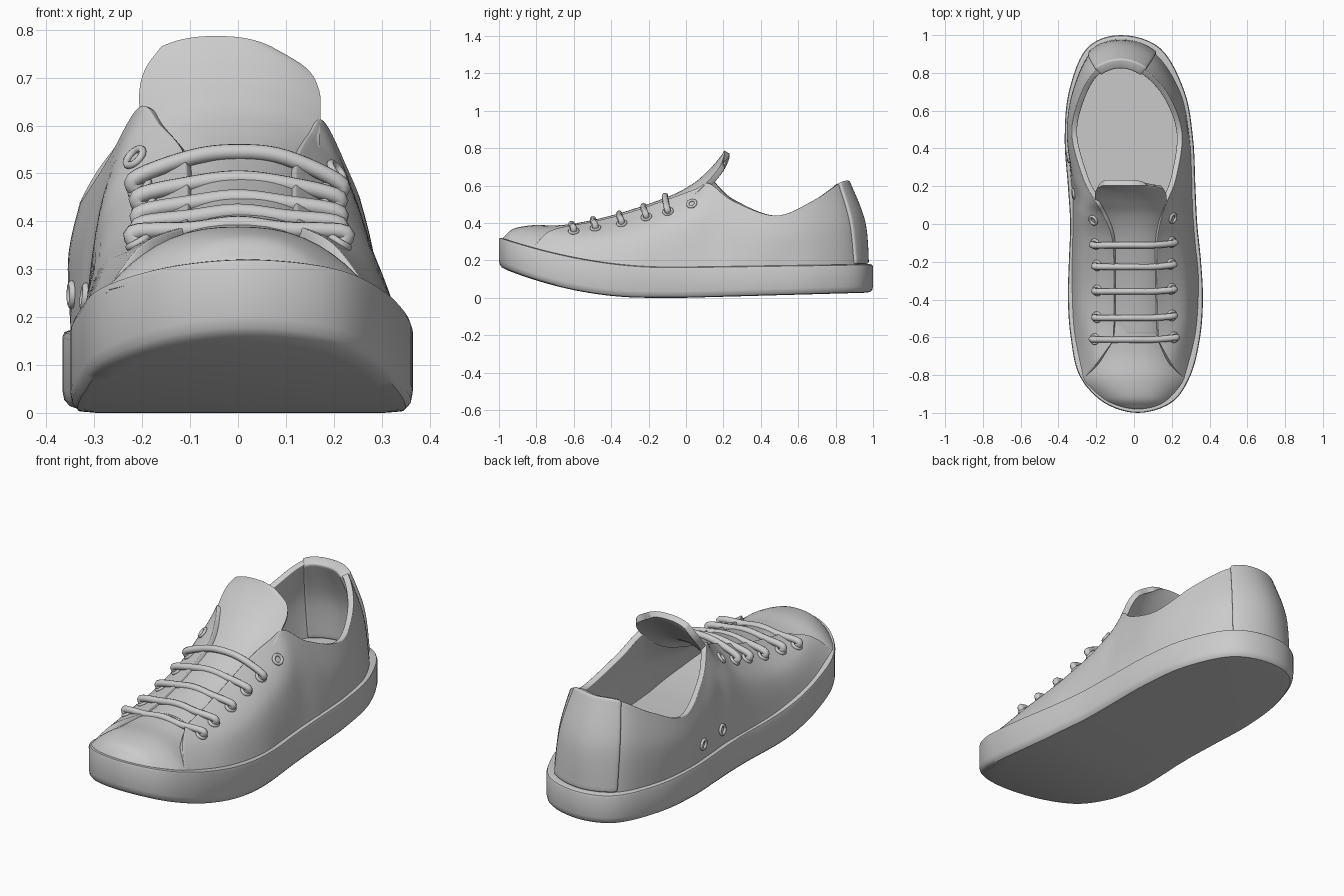
import bpy, math
from mathutils import Vector
from mathutils.bvhtree import BVHTree

if "Cube" in bpy.data.objects:
    bpy.data.objects.remove(bpy.data.objects["Cube"])


def spline(pts, n, closed=False):
    """Catmull-Rom through points of any dimension, n samples per span."""
    pts, out = [Vector(p) for p in pts], []
    m = len(pts)
    get = (lambda i: pts[i % m]) if closed else (lambda i: pts[max(0, min(m - 1, i))])
    for i in range(m if closed else m - 1):
        a, b, c, d = (get(i + k) for k in (-1, 0, 1, 2))
        for s in range(n):
            t = s / n
            out.append(0.5 * (2 * b + (c - a) * t + (2 * a - 5 * b + 4 * c - d) * t * t
                              + (3 * b - a - 3 * c + d) * t ** 3))
    return out if closed else out + [pts[-1]]


def grid(rows, wrap=False):
    w = len(rows[0])
    faces = [(i * w + j, (i + 1) * w + j, (i + 1) * w + (j + 1) % w, i * w + (j + 1) % w)
             for i in range(len(rows) - 1) for j in range(w if wrap else w - 1)]
    return [tuple(p) for r in rows for p in r], faces


def make(name, verts, faces, thick=0.0, offset=-1, round_edge=0.0):
    me = bpy.data.meshes.new(name)
    me.from_pydata(verts, [], faces)
    ob = bpy.data.objects.new(name, me)
    bpy.context.collection.objects.link(ob)
    activate(ob)
    if thick:
        mod = ob.modifiers.new("thick", 'SOLIDIFY')
        mod.thickness, mod.offset = thick, offset
        bpy.ops.object.modifier_apply(modifier=mod.name)
    if round_edge:
        mod = ob.modifiers.new("round", 'BEVEL')
        mod.width, mod.segments, mod.angle_limit = round_edge, 3, math.radians(50)
        bpy.ops.object.modifier_apply(modifier=mod.name)
    bpy.ops.object.shade_smooth_by_angle(angle=math.radians(40))
    return ob


def activate(ob):
    bpy.ops.object.select_all(action='DESELECT')
    ob.select_set(True)
    bpy.context.view_layer.objects.active = ob


# Toe spring: heights of the sole's top and bottom along the length
def sole_top(y):
    return 0.165 + 0.16 * max(0, (-0.1 - y) / 0.9) ** 1.9 + 0.015 * max(0, y)


def sole_bottom(y):
    return 0.165 * max(0, (-0.2 - y) / 0.8) ** 2 + 0.028 * max(0, y)


# Sole: outline from toe up the right side to the heel, then back down the left
right = [(0.2, -0.945), (0.3, -0.8), (0.35, -0.6), (0.365, -0.4), (0.355, -0.2), (0.335, 0),
         (0.325, 0.2), (0.313, 0.45), (0.268, 0.7), (0.14, 0.93)]
left = [(-0.16, -0.945), (-0.29, -0.8), (-0.335, -0.6), (-0.35, -0.4), (-0.345, -0.2), (-0.338, 0),
        (-0.35, 0.2), (-0.367, 0.45), (-0.345, 0.7), (-0.25, 0.93)]
outline = spline([(0.02, -1)] + right + [(-0.07, 1)] + left[::-1], 6, True)
N = len(outline)
rings = []
for inset, top, dz in [(0.05, 0, 0.0), (0.015, 0, 0.003), (0.004, 0, 0.015), (0, 0, 0.035),
                       (0, 1, -0.015), (0.004, 1, -0.004), (0.014, 1, 0), (0.06, 1, 0)]:
    ring = []
    for i, p in enumerate(outline):
        d = (outline[(i + 1) % N] - outline[i - 1]).normalized()
        q = p + Vector((-d.y, d.x)) * inset
        ring.append((q.x, q.y, (sole_top(q.y) if top else sole_bottom(q.y)) + dz))
    rings.append(ring)
v, f = grid(rings, True)
f = [q[::-1] for q in f]
last = (len(rings) - 1) * N
for i in range(N // 2):
    a, b, c, d = i, i + 1, (N - i - 1) % N, (N - i) % N
    for base, flip in ((0, True), (last, False)):
        q = [base + k for k in dict.fromkeys((a, b, c, d))]
        f.append(q[::-1] if flip else q)
sole = make("sole", v, f)
activate(sole)
bpy.ops.object.mode_set(mode='EDIT')
bpy.ops.mesh.select_all(action='SELECT')
bpy.ops.mesh.normals_make_consistent(inside=False)
bpy.ops.object.mode_set(mode='OBJECT')

# Quarters: stations of bottom xy, middle xyz, top xyz, from the toe seam round the heel
quarter_r = [(0.277, -0.83, 0.2, -0.74, 0.352, 0.13, -0.62, 0.388),
             (0.335, -0.58, 0.26, -0.52, 0.325, 0.125, -0.48, 0.412),
             (0.348, -0.3, 0.275, -0.3, 0.335, 0.12, -0.28, 0.465),
             (0.328, -0.1, 0.265, -0.08, 0.38, 0.125, -0.08, 0.535),
             (0.316, 0.05, 0.255, 0.05, 0.42, 0.15, 0.05, 0.583),
             (0.312, 0.15, 0.25, 0.14, 0.43, 0.178, 0.125, 0.612),
             (0.308, 0.27, 0.272, 0.26, 0.36, 0.225, 0.25, 0.52),
             (0.292, 0.48, 0.282, 0.48, 0.32, 0.255, 0.48, 0.44),
             (0.245, 0.7, 0.225, 0.69, 0.36, 0.185, 0.68, 0.52),
             (0.115, 0.9, 0.1, 0.875, 0.4, 0.06, 0.815, 0.608)]
quarter_l = [(-0.277, -0.83, -0.2, -0.74, 0.352, -0.11, -0.62, 0.388),
             (-0.322, -0.58, -0.26, -0.52, 0.325, -0.105, -0.48, 0.412),
             (-0.333, -0.3, -0.275, -0.3, 0.34, -0.105, -0.28, 0.465),
             (-0.328, -0.1, -0.275, -0.08, 0.4, -0.115, -0.08, 0.545),
             (-0.325, 0.05, -0.28, 0.05, 0.45, -0.165, 0.05, 0.605),
             (-0.327, 0.15, -0.285, 0.14, 0.45, -0.207, 0.125, 0.64),
             (-0.338, 0.27, -0.322, 0.26, 0.37, -0.272, 0.25, 0.53),
             (-0.348, 0.48, -0.355, 0.48, 0.32, -0.33, 0.48, 0.44),
             (-0.323, 0.7, -0.325, 0.69, 0.36, -0.285, 0.68, 0.52),
             (-0.235, 0.9, -0.235, 0.875, 0.4, -0.2, 0.815, 0.608)]
heel = (-0.07, 0.965, -0.07, 0.945, 0.4, -0.07, 0.86, 0.62)
wall = []
for s in spline(quarter_r + [heel] + quarter_l[::-1], 8):
    wall.append(spline([(s[0], s[1], sole_top(s[1]) - 0.02), s[2:5], s[5:8]], 8))
v, f = grid(wall)
surface = BVHTree.FromPolygons(v, f)
make("quarters", v, f, 0.03, -1, 0.011)

# Heel tab: a thicker strip wrapping the middle of the heel wall
mid = 8 * len(quarter_r)
strip = [[Vector(p) + Vector((0, 0, 0.004)) for p in row[1:]] for row in wall[mid - 8:mid + 9]]
v, f = grid(strip)
make("heel_tab", v, f, 0.056, -0.5, 0.01)


# Toe cap and tongue: arched sections along y (y, centre x, half width, edge z, crown z)
def arched(stations, power):
    rows = []
    for y, cx, w, ze, zc in spline(stations, 6):
        rows.append([(cx - w * math.sin(u * math.pi / 24), y,
                      ze + (zc - ze) * (1 - abs(math.sin(u * math.pi / 24)) ** power))
                     for u in range(-12, 13)])
    return grid(rows)


v, f = arched([(-0.982, 0.02, 0.06, 0.29, 0.315), (-0.965, 0.02, 0.13, 0.285, 0.335),
               (-0.92, 0.01, 0.2, 0.275, 0.37), (-0.82, 0, 0.277, 0.255, 0.388),
               (-0.7, 0, 0.265, 0.25, 0.387), (-0.6, 0, 0.22, 0.295, 0.396),
               (-0.5, 0.01, 0.18, 0.33, 0.412)], 2.5)
make("toe_cap", v, f, 0.015)
v, f = arched([(-0.58, 0.01, 0.17, 0.33, 0.4), (-0.45, 0.01, 0.17, 0.36, 0.427),
               (-0.28, 0.01, 0.17, 0.405, 0.475), (-0.08, 0.005, 0.17, 0.475, 0.547),
               (0.04, -0.005, 0.175, 0.55, 0.612), (0.11, -0.015, 0.187, 0.615, 0.672),
               (0.16, -0.018, 0.188, 0.672, 0.725), (0.19, -0.025, 0.168, 0.72, 0.763),
               (0.205, -0.045, 0.115, 0.765, 0.787)], 2.5)
make("tongue", v, f, 0.032, -1, 0.012)


# Eyelets: metal rings laid on the quarter surface
def eyelet(name, x, y, z, size=0.022):
    p, n, _, _ = surface.find_nearest(Vector((x, y, z)))
    bpy.ops.mesh.primitive_torus_add(major_radius=size, minor_radius=0.008, major_segments=24,
                                     minor_segments=8, location=p + n * 0.003,
                                     rotation=n.to_track_quat('Z', 'Y').to_euler())
    bpy.context.object.name = name
    bpy.ops.object.shade_smooth()
    return p, n


# Laces: five straight bars between facing eyelets; the top pair stays empty
rows = [(-0.6, 0.355, 0.395, 0.21), (-0.485, 0.378, 0.42, 0.203), (-0.345, 0.405, 0.45, 0.203),
        (-0.215, 0.445, 0.49, 0.207), (-0.1, 0.475, 0.545, 0.213), (0.025, 0.515, None, 0.222)]
for k, (y, z, crown, x) in enumerate(rows, 1):
    pr, nr = eyelet(f"eyelet_right_{k}", x, y, z)
    pl, nl = eyelet(f"eyelet_left_{k}", -x, y - 0.01, z + (0.025 if k == 6 else 0.005))
    if crown is None:
        continue
    yc = y - 0.012
    path = spline([pl - nl * 0.02, pl + nl * 0.026, (-0.1, yc, crown - 0.012), (0, yc, crown),
                   (0.1, yc, crown - 0.012), pr + nr * 0.026, pr - nr * 0.02], 6)
    cu = bpy.data.curves.new(f"lace_{k}", 'CURVE')
    cu.dimensions, cu.bevel_depth, cu.bevel_resolution = '3D', 0.017, 3
    sp = cu.splines.new('POLY')
    sp.points.add(len(path) - 1)
    for pt, co in zip(sp.points, path):
        pt.co = (*co, 1)
    lace = bpy.data.objects.new(f"lace_{k}", cu)
    bpy.context.collection.objects.link(lace)
    activate(lace)
    bpy.ops.object.convert(target='MESH')
    bpy.ops.object.shade_smooth()

# Two vents low on the inner side
for k, y in enumerate((0.155, 0.35), 1):
    eyelet(f"vent_{k}", -0.36, y, 0.247)
